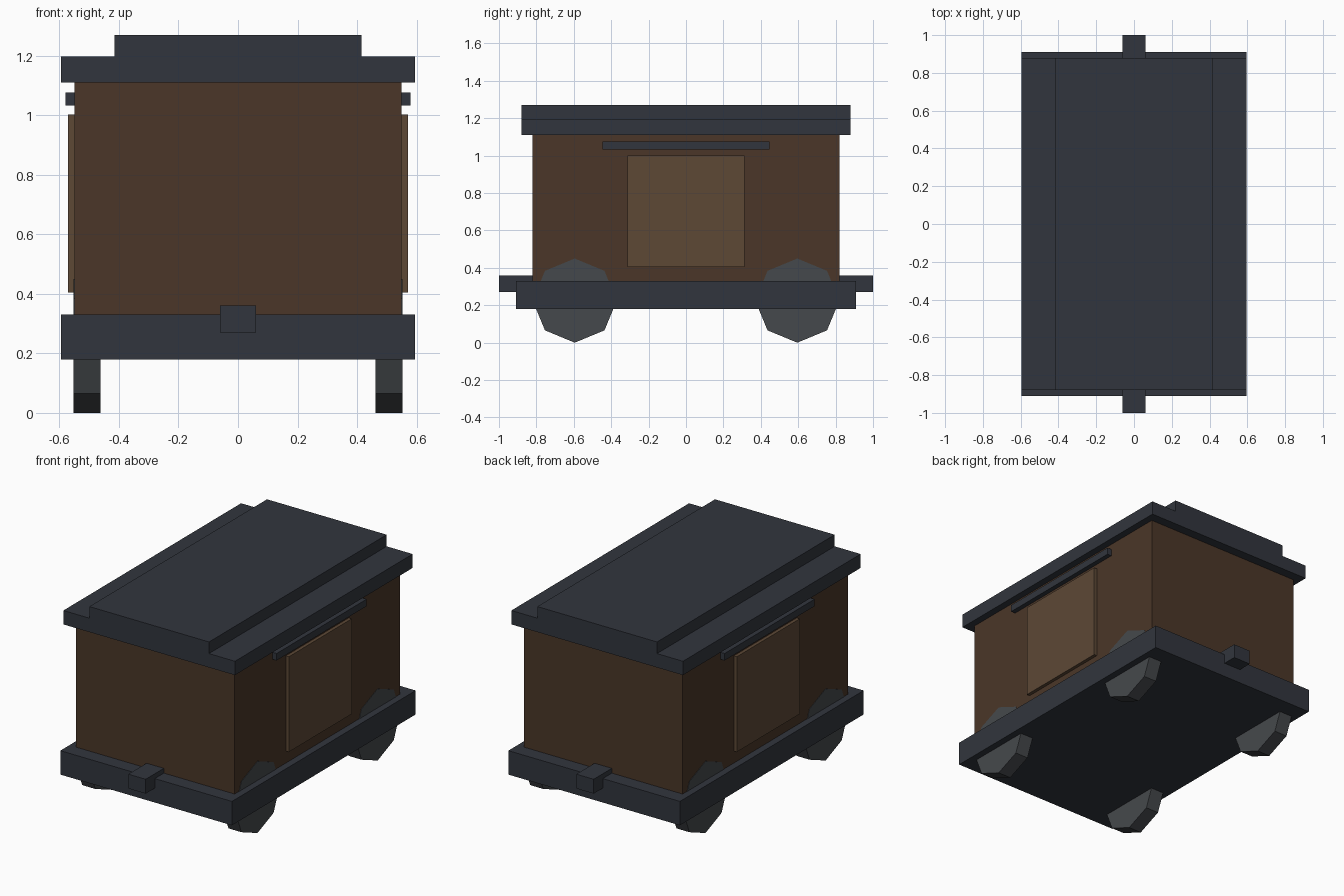
import bpy, bmesh
from math import pi
from mathutils import Matrix

if "Cube" in bpy.data.objects:
    bpy.data.objects.remove(bpy.data.objects["Cube"])


def material(name, rgb):
    m = bpy.data.materials.new(name)
    m.diffuse_color = (*rgb, 1)
    m.use_nodes = True
    m.node_tree.nodes["Principled BSDF"].inputs["Base Color"].default_value = m.diffuse_color
    return m


IRON = material("dark_iron", (0.031, 0.036, 0.047))
WOOD = material("brown_wood", (0.069, 0.037, 0.021))
DOOR = material("door_wood", (0.109, 0.065, 0.036))
STEEL = material("wheel_steel", (0.060, 0.066, 0.072))


def finish(name, bm, mat):
    mesh = bpy.data.meshes.new(name)
    bm.to_mesh(mesh)
    bm.free()
    mesh.materials.append(mat)
    obj = bpy.data.objects.new(name, mesh)
    bpy.context.collection.objects.link(obj)
    return obj


def box(name, x, y, z, mat):
    """Box from (min, max) pairs on each axis."""
    bm = bmesh.new()
    centre = [(a + b) / 2 for a, b in (x, y, z)]
    size = [b - a for a, b in (x, y, z)]
    bmesh.ops.create_cube(bm, size=1, matrix=Matrix.Translation(centre) @ Matrix.Diagonal((*size, 1)))
    return finish(name, bm, mat)


def span(a, b, side):
    return tuple(sorted((a * side, b * side)))


def wheel(name, x, y):
    # Eight-sided disc with a corner pointing down
    r = 0.225
    bm = bmesh.new()
    bmesh.ops.create_cone(bm, cap_ends=True, segments=8, radius1=r, radius2=r, depth=0.09,
                          matrix=Matrix.Translation((x, y, r)) @ Matrix.Rotation(pi / 2, 4, 'Y'))
    return finish(name, bm, STEEL)


# Chassis and wagon body
box("chassis", (-0.595, 0.595), (-0.91, 0.91), (0.18, 0.33), IRON)
box("body", (-0.55, 0.55), (-0.82, 0.82), (0.33, 1.11), WOOD)

# Stepped roof
box("roof_lower", (-0.595, 0.595), (-0.88, 0.88), (1.11, 1.197), IRON)
box("roof_upper", (-0.415, 0.415), (-0.88, 0.88), (1.197, 1.27), IRON)

for side, label in ((-1, "left"), (1, "right")):
    # Sliding door and its rail
    box(f"door_{label}", span(0.545, 0.571, side), (-0.312, 0.312), (0.405, 1.002), DOOR)
    box(f"door_rail_{label}", span(0.545, 0.58, side), (-0.446, 0.446), (1.032, 1.076), IRON)
    # Wheels sit just proud of the body side
    for end, where in ((-1, "front"), (1, "back")):
        wheel(f"wheel_{where}_{label}", 0.507 * side, 0.595 * end)

# Couplers
for end, where in ((-1, "front"), (1, "back")):
    box(f"coupler_{where}", (-0.06, 0.06), span(0.82, 1.0, end), (0.27, 0.36), IRON)
